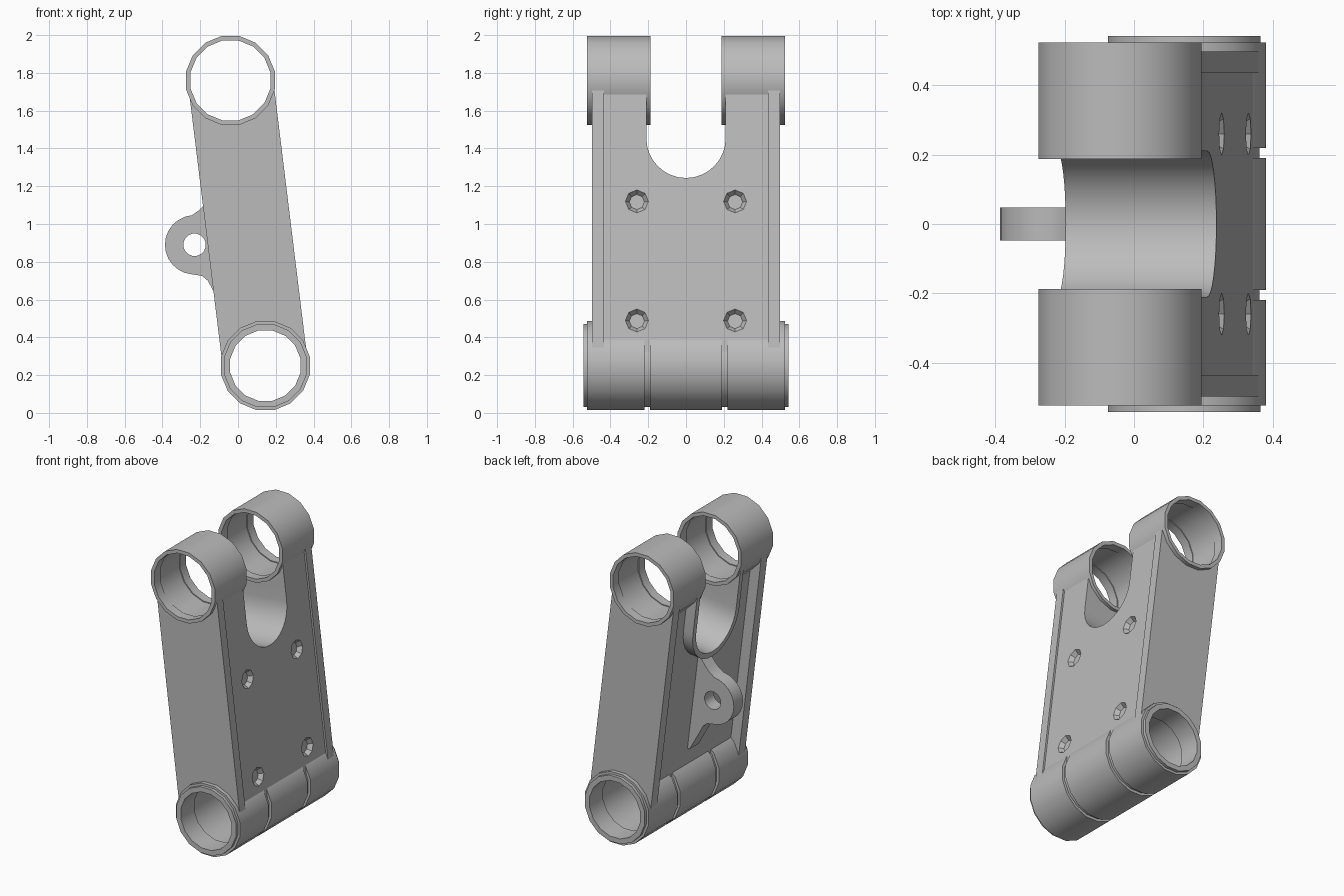
import bpy, bmesh, math
from mathutils import Matrix, Vector

if "Cube" in bpy.data.objects:
    bpy.data.objects.remove(bpy.data.objects["Cube"])

grey = bpy.data.materials.new("plain grey")
grey.use_nodes = True
COLOUR = (0.5, 0.5, 0.5, 1)
grey.diffuse_color = COLOUR
grey.node_tree.nodes["Principled BSDF"].inputs["Base Color"].default_value = COLOUR

# Pivot centres and the tilted frame of the arm between them
LOWER = Vector((0.145, 0, 0.25))
UPPER = Vector((-0.04, 0, 1.76))
LENGTH = (UPPER - LOWER).length
TILT = math.atan2(UPPER.x - LOWER.x, UPPER.z - LOWER.z)
ARM = Matrix.Translation(LOWER) @ Matrix.Rotation(TILT, 4, "Y")
HALF = 0.225      # half thickness of the arm
FLOOR = -0.155    # floor of the rear recess
SIDES = 16


def finish(name, bm, matrix=Matrix()):
    bm.transform(matrix)
    bmesh.ops.recalc_face_normals(bm, faces=bm.faces)
    mesh = bpy.data.meshes.new(name)
    bm.to_mesh(mesh)
    bm.free()
    mesh.materials.append(grey)
    obj = bpy.data.objects.new(name, mesh)
    bpy.context.collection.objects.link(obj)
    return obj


def box(name, low, high, matrix=ARM):
    bm = bmesh.new()
    bmesh.ops.create_cube(bm, size=1)
    for v in bm.verts:
        v.co = [a + (b - a) * (c + 0.5) for a, b, c in zip(low, high, v.co)]
    return finish(name, bm, matrix)


def prism(name, points, offset, matrix=Matrix()):
    """Extrude a closed outline of 3D points along an offset."""
    bm = bmesh.new()
    face = bm.faces.new([bm.verts.new(p) for p in points])
    new = bmesh.ops.extrude_face_region(bm, geom=[face])["geom"]
    bmesh.ops.translate(bm, vec=offset, verts=[g for g in new if isinstance(g, bmesh.types.BMVert)])
    return finish(name, bm, matrix)


def lathe(name, centre, profile):
    """Revolve a closed (y, radius) outline around the y axis."""
    bm = bmesh.new()
    rings = []
    for i in range(SIDES):
        a = math.tau * (i + 0.5) / SIDES
        rings.append([bm.verts.new((r * math.cos(a), y, r * math.sin(a))) for y, r in profile])
    n = len(profile)
    for i in range(SIDES):
        p, q = rings[i], rings[(i + 1) % SIDES]
        for j in range(n):
            k = (j + 1) % n
            bm.faces.new((p[j], p[k], q[k], q[j]))
    return finish(name, bm, Matrix.Translation(centre))


def cone(name, r1, r2, depth, sides, matrix):
    bm = bmesh.new()
    bmesh.ops.create_cone(bm, cap_ends=True, segments=sides, radius1=r1, radius2=r2, depth=depth)
    return finish(name, bm, matrix)


def bore(centre, radius):
    turn = Matrix.Rotation(math.pi / 2, 4, "X") @ Matrix.Rotation(math.pi / SIDES, 4, "Z")
    return cone("bore_cutter", radius, radius, 3, SIDES, Matrix.Translation(centre) @ turn)


def cut(obj, *cutters):
    bpy.context.view_layer.objects.active = obj
    for c in cutters:
        c.hide_render = True
        mod = obj.modifiers.new("cut", "BOOLEAN")
        mod.operation, mod.solver, mod.object = "DIFFERENCE", "EXACT", c
        bpy.ops.object.modifier_apply(modifier=mod.name)
        bpy.data.objects.remove(c)


def slot(name, half_width, bottom, top, x0, x1):
    """U-shaped block lying in the plane of the arm."""
    mid = 1.187
    pts = [(x0, half_width, top), (x0, -half_width, top)]
    for i in range(17):
        a = math.pi * i / 16
        pts.append((x0, -half_width * math.cos(a), mid - (mid - bottom) * math.sin(a)))
    return prism(name, pts, (x1 - x0, 0, 0), ARM)


def slot_cutter():
    return slot("slot_cutter", 0.21, 0.975, 1.9, -0.4, 0.4)


def bore_cutters():
    return bore(LOWER, 0.222), bore(UPPER, 0.229)


# Main arm with rear recess, shallow front panel, slot and pivot bores
arm = box("arm_body", (-HALF, -0.497, 0), (HALF, 0.497, LENGTH))
cut(arm,
    box("rear_recess", (-0.5, -0.43, -0.2), (FLOOR, 0.43, 1.8)),
    box("front_panel", (HALF - 0.012, -0.435, -0.2), (0.5, 0.435, 1.8)),
    slot_cutter(), *bore_cutters())

# Countersunk bolt recesses on the front panel
for y in (-0.26, 0.26):
    for z in (0.215, 0.85):
        place = ARM @ Matrix.Translation((HALF - 0.02, y, z)) @ Matrix.Rotation(math.pi / 2, 4, "Y")
        cut(arm, cone("bolt_cutter", 0.04, 0.07, 0.04, 8, place))

# Raised rim around the slot on the rear
rim = slot("slot_rim", 0.245, 0.94, LENGTH, -HALF, FLOOR + 0.01)
cut(rim, slot_cutter(), *bore_cutters())

# Lower pivot tube: stepped collars, two grooves and a relieved bore
half_outer = [(0.19, 0.24), (0.19, 0.222), (0.22, 0.222), (0.22, 0.24),
              (0.523, 0.24), (0.523, 0.224), (0.543, 0.224), (0.543, 0.19),
              (0.4, 0.19), (0.4, 0.2)]
mirrored = [(-y, r) for y, r in reversed(half_outer)]
tube = lathe("lower_pivot_tube", LOWER, half_outer + mirrored)

# Upper pivot bosses
bosses = []
for side, label in ((1, "rear"), (-1, "front")):
    outline = [(0.188, 0.24), (0.523, 0.24), (0.523, 0.216), (0.46, 0.216),
               (0.46, 0.222), (0.25, 0.222), (0.25, 0.216), (0.188, 0.216)]
    bosses.append(lathe(label + "_upper_boss", UPPER, [(side * y, r) for y, r in outline]))

# Rear lug with its pin hole
EYE = Vector((-0.23, 0, 0.89))
lug_points = [(0.0, 0.52), (-0.06, 0.52), (-0.13, 0.645), (-0.16, 0.70), (-0.19, 0.725)]
for i in range(13):
    a = math.radians(-95 - 170 * i / 12)
    lug_points.append((EYE.x + 0.157 * math.cos(a), EYE.z + 0.157 * math.sin(a)))
lug_points += [(-0.21, 1.07), (-0.185, 1.095), (-0.12, 1.18), (-0.05, 1.18)]
lug = prism("rear_lug", [(x, -0.048, z) for x, z in lug_points], (0, 0.096, 0))
cut(lug, bore(EYE, 0.06))

# Smooth curved walls, keep hard edges
bpy.ops.object.select_all(action="DESELECT")
for obj in [arm, rim, tube, lug] + bosses:
    obj.select_set(True)
bpy.context.view_layer.objects.active = arm
bpy.ops.object.shade_smooth_by_angle(angle=math.radians(30))
